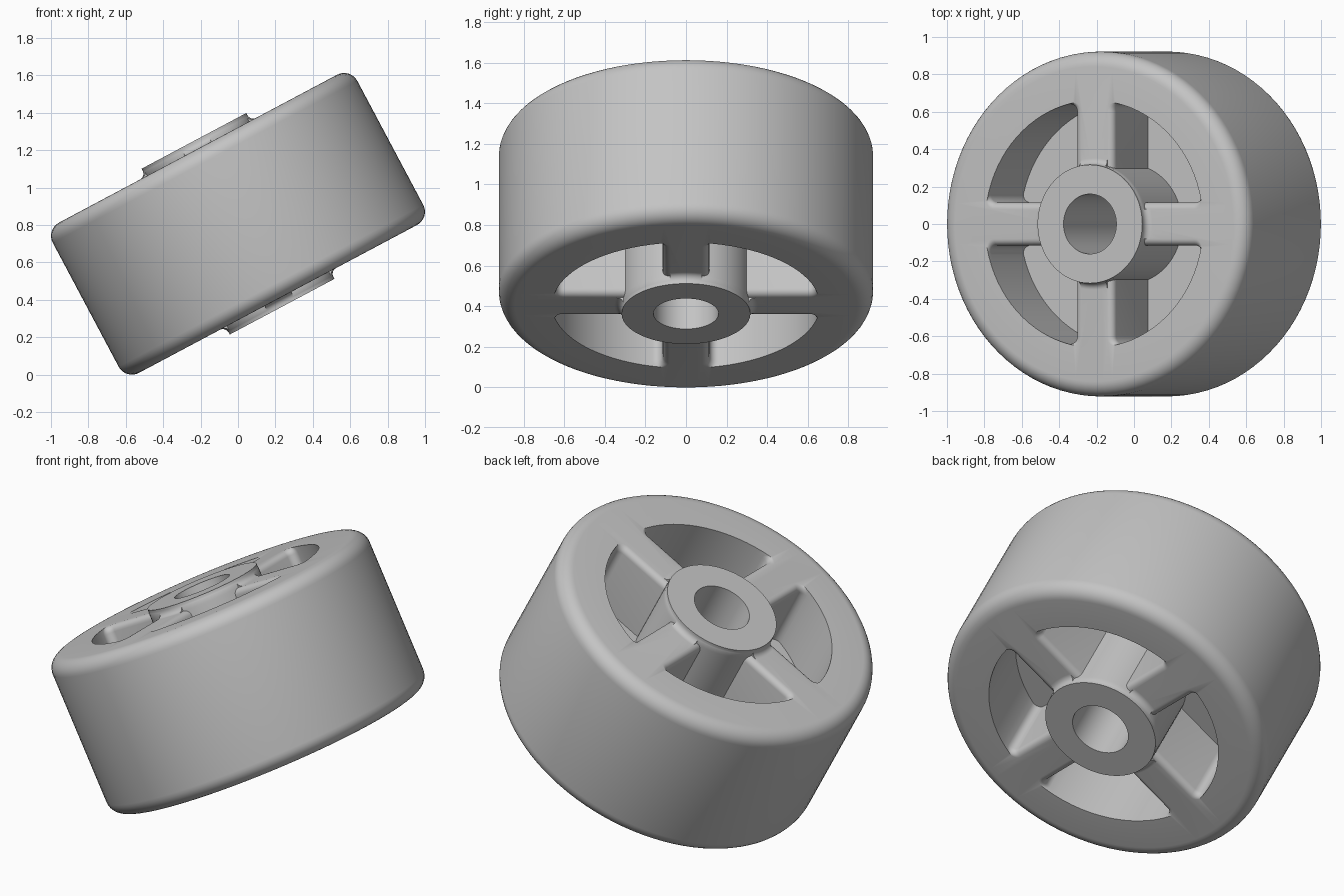
import bpy, bmesh
from math import sin, cos, acos, pi, radians, atan2, sqrt
from mathutils import Matrix, Vector

if "Cube" in bpy.data.objects:
    bpy.data.objects.remove(bpy.data.objects["Cube"])

RADIUS, FACE, ROUND = 0.922, 0.455, 0.08      # wheel radius, half width, edge rounding
HUB, HUB_END, BORE, FILLET = 0.317, 0.502, 0.16, 0.035
WINDOW, SPOKE, CORNER, WEB = 0.66, 0.115, 0.04, 0.055
TILT = Matrix.Translation((0, 0, 0.806)) @ Matrix.Rotation(radians(-28), 4, 'Y')

grey = bpy.data.materials.new("plain grey")
grey.use_nodes = True
grey.diffuse_color = (0.55, 0.55, 0.55, 1)
grey.node_tree.nodes["Principled BSDF"].inputs["Base Color"].default_value = grey.diffuse_color


def make_object(name, bm):
    bmesh.ops.recalc_face_normals(bm, faces=bm.faces)
    mesh = bpy.data.meshes.new(name)
    bm.to_mesh(mesh)
    bm.free()
    obj = bpy.data.objects.new(name, mesh)
    bpy.context.collection.objects.link(obj)
    mesh.materials.append(grey)
    return obj


def arc(cx, cy, r, start, end, steps):
    angles = [start + (end - start) * i / steps for i in range(steps + 1)]
    return [(cx + r * cos(a), cy + r * sin(a)) for a in angles]


def loft(bm, rings, closed):
    """Join rings of points with quads, closing into a torus or capping the ends."""
    loops = [[bm.verts.new(p) for p in ring] for ring in rings]
    n = len(loops[0])
    for a, b in zip(loops, loops[1:] + loops[:1] if closed else loops[1:]):
        for i in range(n):
            j = (i + 1) % n
            bm.faces.new((a[i], a[j], b[j], b[i]))
    if not closed:
        bm.faces.new(loops[0])
        bm.faces.new(loops[-1])


def window_outline(spoke):
    """Quarter-sector opening between two spokes, rounded at the rim corners."""
    cx = spoke + CORNER
    cy = sqrt((WINDOW - CORNER) ** 2 - cx ** 2)
    inner = HUB + 0.002
    half = arc(0, 0, inner, pi / 4, acos(spoke / inner), 6)
    half += arc(cx, cy, CORNER, pi, atan2(cy, cx), 6)
    half += arc(0, 0, WINDOW, atan2(cy, cx), pi / 4, 8)[1:]
    return half + [(y, x) for x, y in half[-2:0:-1]]


# Wheel body: revolved section with rounded tread edges and a filleted hub
upper = arc(RADIUS - ROUND, FACE - ROUND, ROUND, 0, pi / 2, 8)
upper += arc(HUB + FILLET, FACE + FILLET, FILLET, -pi / 2, -pi, 6)
upper += [(HUB, HUB_END), (BORE, HUB_END)]
section = upper + [(r, -z) for r, z in reversed(upper)]
SEGMENTS = 96
bm = bmesh.new()
loft(bm, [[(r * cos(a), r * sin(a), z) for r, z in section]
          for a in (2 * pi * i / SEGMENTS for i in range(SEGMENTS))], True)
wheel = make_object("spoked_wheel", bm)

# Pockets on both faces, flared at the top so the spokes get rounded edges
layers = [(0, WEB)] + arc(FILLET, FACE - FILLET, FILLET, pi, pi / 2, 6)
layers.append((FILLET, HUB_END + 0.1))
bm = bmesh.new()
for side in (1, -1):
    for quarter in range(4):
        turn = Matrix.Rotation(quarter * pi / 2, 3, 'Z')
        loft(bm, [[turn @ Vector((x, y, side * z)) for x, y in window_outline(SPOKE - flare)]
                  for flare, z in layers], False)
cutter = make_object("window_cutter", bm)
cutter.hide_render = True

# Cut the pockets, then smooth and tilt the finished wheel
cut = wheel.modifiers.new("windows", 'BOOLEAN')
cut.operation = 'DIFFERENCE'
cut.solver = 'EXACT'
cut.object = cutter
bpy.ops.object.select_all(action='DESELECT')
wheel.select_set(True)
bpy.context.view_layer.objects.active = wheel
bpy.ops.object.modifier_apply(modifier=cut.name)
bpy.data.objects.remove(cutter)
wheel.data.transform(TILT)
bpy.ops.object.shade_smooth_by_angle(angle=radians(30))
